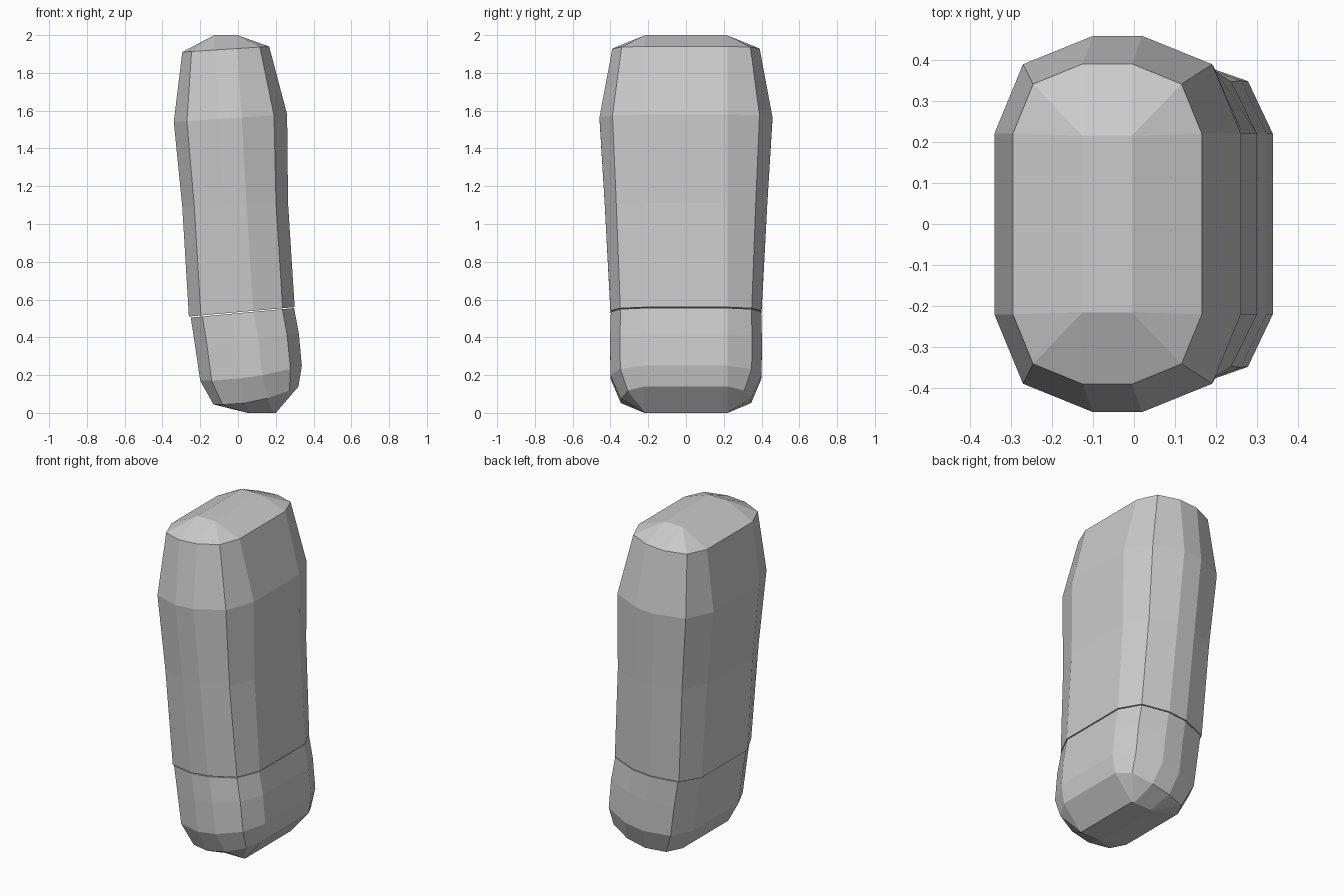
import bpy, bmesh

if "Cube" in bpy.data.objects:
    bpy.data.objects.remove(bpy.data.objects["Cube"])

FLAT_X, FLAT_Y, K = 0.06, 0.22, 0.71   # rounded-rectangle flats and corner factor


def section(left, right, hy, sag=0.0):
    """12-point rounded rectangle, tilted so its left and right ends sit at (x, z)."""
    cx, hx = (left[0] + right[0]) / 2, (right[0] - left[0]) / 2
    fx, fy = min(FLAT_X, hx), min(FLAT_Y, hy)
    quarter = [(hx, fy), (fx + (hx - fx) * K, fy + (hy - fy) * K), (fx, hy)]
    outline = (quarter + [(-x, y) for x, y in reversed(quarter)]
               + [(-x, -y) for x, y in quarter]
               + [(x, -y) for x, y in reversed(quarter)])
    pts = []
    for x, y in outline:
        u = x / hx
        z = left[1] + (right[1] - left[1]) * (u + 1) / 2 - sag * (1 - u * u)
        pts.append((cx + x, y, z))
    return pts


def loft(name, sections):
    bm = bmesh.new()
    rings = [[bm.verts.new(p) for p in section(*s)] for s in sections]
    for a, b in zip(rings, rings[1:]):
        for i in range(12):
            j = (i + 1) % 12
            bm.faces.new((a[i], a[j], b[j], b[i]))
    bm.faces.new(list(reversed(rings[0])))
    bm.faces.new(rings[-1])
    # end caps whose corners collapse become plain rectangles
    bmesh.ops.remove_doubles(bm, verts=bm.verts, dist=0.001)
    bmesh.ops.recalc_face_normals(bm, faces=bm.faces)
    mesh = bpy.data.meshes.new(name)
    bm.to_mesh(mesh)
    bm.free()
    obj = bpy.data.objects.new(name, mesh)
    bpy.context.collection.objects.link(obj)
    return obj


# long upper segment with a bevelled top
loft("upper_segment", [
    ((-0.26, 0.51), (0.30, 0.56), 0.40),
    ((-0.295, 1.09), (0.265, 1.11), 0.43),
    ((-0.34, 1.54), (0.26, 1.58), 0.458),
    ((-0.295, 1.91), (0.165, 1.94), 0.39),
    ((-0.125, 2.0), (-0.005, 2.0), 0.215),
])

# short lower segment, bending forward, with a bevelled foot
loft("lower_segment", [
    ((0.05, 0.0), (0.20, 0.0), 0.22),
    ((-0.13, 0.045), (0.32, 0.14), 0.345, 0.03),
    ((-0.20, 0.17), (0.338, 0.25), 0.40, 0.02),
    ((-0.225, 0.34), (0.322, 0.42), 0.402),
    ((-0.25, 0.505), (0.297, 0.555), 0.398),
])
